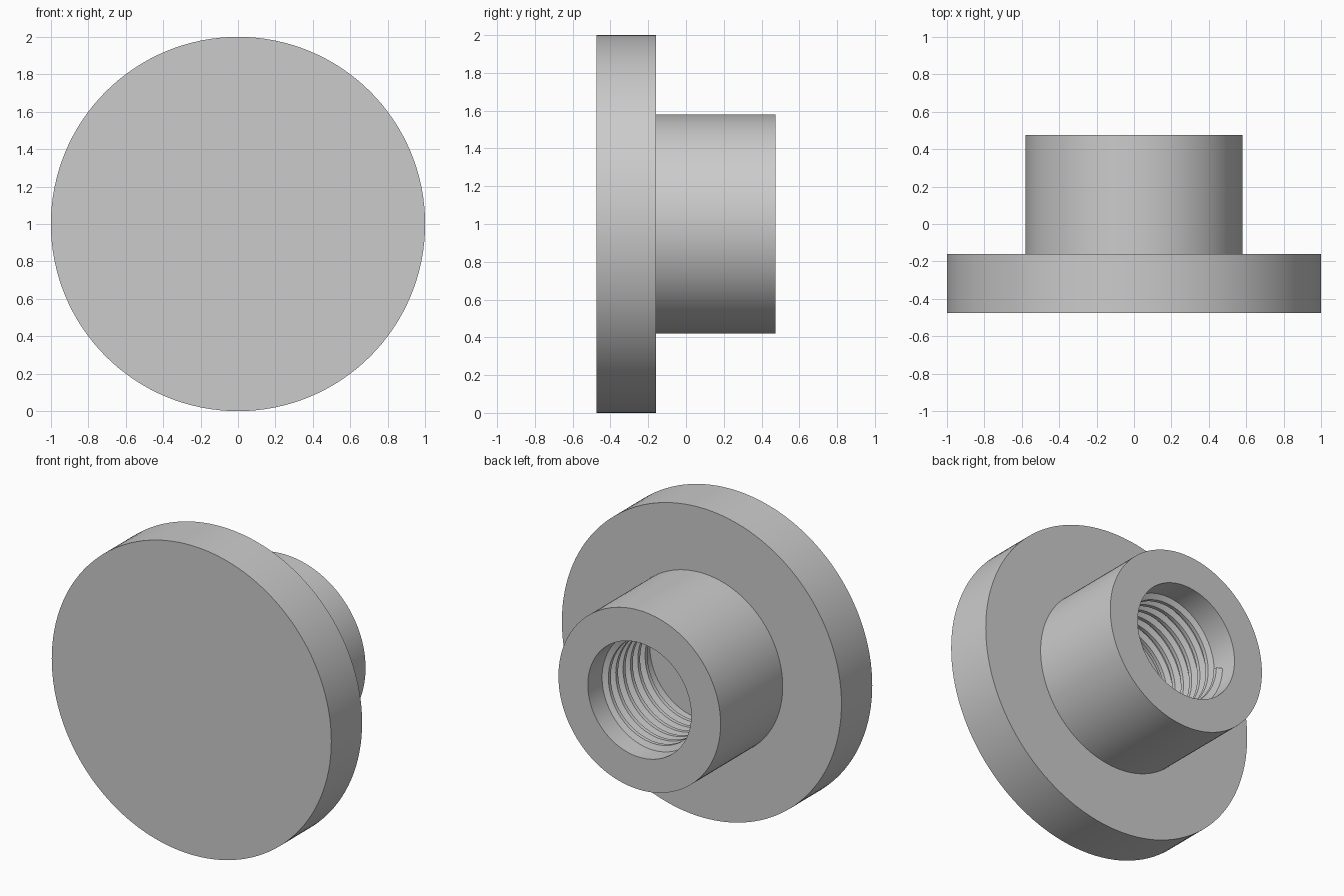
import bpy, bmesh, math

cube = bpy.data.objects.get("Cube")
if cube:
    bpy.data.objects.remove(cube, do_unlink=True)

CENTRE_Z = 1.0
FRONT, STEP, BACK = -0.475, -0.16, 0.475
FLANGE_R, BOSS_R, BORE_R = 1.0, 0.58, 0.37

grey = bpy.data.materials.new("plain grey")
grey.use_nodes = True
grey.diffuse_color = (0.6, 0.6, 0.6, 1)
grey.node_tree.nodes["Principled BSDF"].inputs["Base Color"].default_value = grey.diffuse_color


def polar(r, angle, y):
    """Point at a radius and angle around the part's y axis."""
    return (r * math.sin(angle), y, CENTRE_Z + r * math.cos(angle))


def skin(bm, rings, wrap):
    """Join neighbouring sections of equal length with quads."""
    n = len(rings[0])
    for a, b in zip(rings, rings[1:]):
        for i in range(n if wrap else n - 1):
            j = (i + 1) % n
            bm.faces.new((a[i], a[j], b[j], b[i]))


def finish(bm, name):
    bmesh.ops.recalc_face_normals(bm, faces=bm.faces)
    mesh = bpy.data.meshes.new(name)
    bm.to_mesh(mesh)
    bm.free()
    mesh.materials.append(grey)
    obj = bpy.data.objects.new(name, mesh)
    bpy.context.collection.objects.link(obj)
    bpy.ops.object.select_all(action="DESELECT")
    obj.select_set(True)
    bpy.context.view_layer.objects.active = obj
    bpy.ops.object.shade_smooth_by_angle(angle=math.radians(30))
    return obj


# Flange, boss and blind bore as one turned body
SIDES = 128
profile = [(FLANGE_R, FRONT), (FLANGE_R, STEP), (BOSS_R, STEP),
           (BOSS_R, BACK), (BORE_R, BACK), (BORE_R, STEP)]
bm = bmesh.new()
rings = [[bm.verts.new(polar(r, math.tau * i / SIDES, y)) for i in range(SIDES)]
         for r, y in profile]
skin(bm, rings, True)
bm.faces.new(rings[0])      # front disc
bm.faces.new(rings[-1])     # bore floor
finish(bm, "flanged_body")

# Helical ridge lining the bore, starting a little below the rim
PITCH, TURNS, STEPS = 0.075, 6.25, 72
CREST_R, ROOT_R = 0.335, BORE_R + 0.005
section = [(ROOT_R, -0.028), (CREST_R, -0.012), (CREST_R, 0.012), (ROOT_R, 0.028)]
bm = bmesh.new()
rings = []
for k in range(int(TURNS * STEPS) + 1):
    turn = k / STEPS
    angle = -math.pi / 2 - math.tau * turn
    y = BACK - 0.135 - PITCH * turn
    rings.append([bm.verts.new(polar(r, angle, y + dy)) for r, dy in section])
skin(bm, rings, True)
bm.faces.new(rings[0])
bm.faces.new(rings[-1])
finish(bm, "internal_thread")
